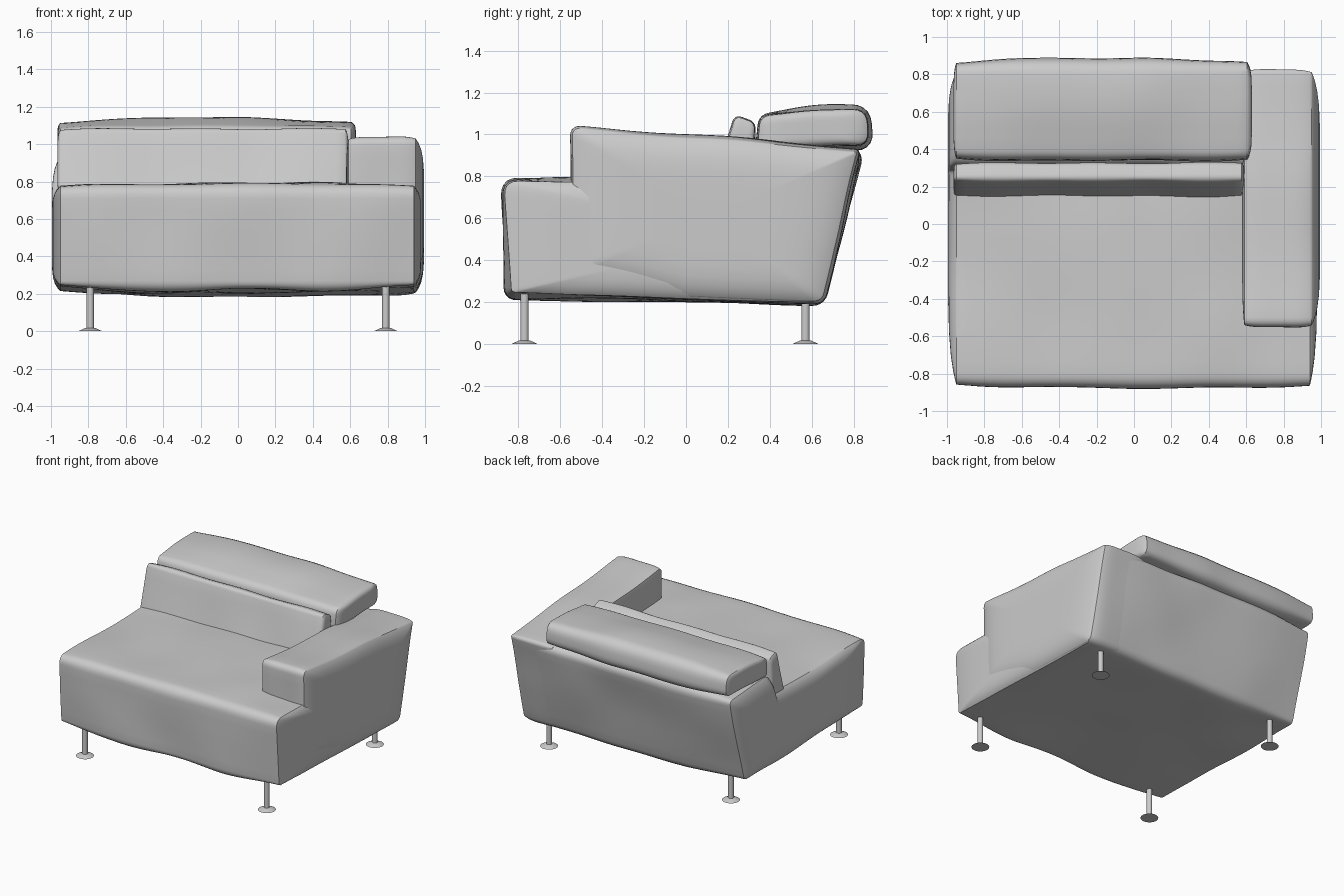
import bpy
import math
from mathutils import Vector, noise

cube = bpy.data.objects.get("Cube")
if cube:
    bpy.data.objects.remove(cube)


def material(name, value):
    mat = bpy.data.materials.new(name)
    mat.use_nodes = True
    colour = (value, value, value, 1)
    mat.diffuse_color = colour
    mat.node_tree.nodes["Principled BSDF"].inputs["Base Color"].default_value = colour
    return mat


GREY = material("light grey", 0.6)


def finish(obj, angle=35):
    obj.data.materials.append(GREY)
    bpy.ops.object.select_all(action="DESELECT")
    obj.select_set(True)
    bpy.context.view_layer.objects.active = obj
    bpy.ops.object.shade_smooth_by_angle(angle=math.radians(angle))


def rounded(corners, step=0.06):
    """Closed outline with rounded corners; corners are (y, z, radius)."""
    arcs = []
    for i, (y, z, r) in enumerate(corners):
        p = Vector((y, z))
        a = Vector(corners[i - 1][:2]) - p
        b = Vector(corners[(i + 1) % len(corners)][:2]) - p
        start, end = p + a.normalized() * r, p + b.normalized() * r
        arcs.append([start * (1 - t) ** 2 + p * 2 * t * (1 - t) + end * t * t
                     for t in (k / 5 for k in range(6))])
    points = []
    for arc, following in zip(arcs, arcs[1:] + arcs[:1]):
        points += arc
        gap = following[0] - arc[-1]
        n = max(1, int(gap.length / step))
        points += [arc[-1] + gap * k / n for k in range(1, n)]
    return points


def upholstered(name, corners, centre, x0, x1, dome0, dome1, crown, ripple=0.016):
    """Soft block: a clockwise outline stretched along x with domed end panels."""
    outline = rounded(corners)
    count = len(outline)
    centre = Vector(centre)
    normals = []
    for i in range(count):
        d = outline[(i + 1) % count] - outline[i - 1]
        normals.append(Vector((-d.y, d.x)).normalized())
    spans = 32
    verts, faces = [], []

    def ring(x, scale):
        u = (2 * x - x0 - x1) / (x1 - x0)
        swell = crown * max(0, 1 - u ** 4)
        for p, n in zip(outline, normals):
            wave = noise.noise(Vector((x * 2.3, p.x * 2, p.y * 2))) * ripple
            q = centre + (p + n * (swell + wave) - centre) * scale
            verts.append((x, q.x, q.y))

    def cap(x, dome):
        for s in (0.99, 0.97, 0.93, 0.86, 0.75, 0.6, 0.4, 0.2):
            first = len(verts)
            ring(x, s)
            for k in range(first, len(verts)):
                verts[k] = (x + dome * (1 - s ** 7), verts[k][1], verts[k][2])

    # left panel rings, body rings, right panel rings
    cap(x0, -dome0)
    per = [verts[i:i + count] for i in range(0, len(verts), count)]
    verts = [v for r in reversed(per) for v in r]
    for k in range(spans + 1):
        ring(x0 + (x1 - x0) * k / spans, 1)
    cap(x1, dome1)
    rings = len(verts) // count
    for r in range(rings - 1):
        for i in range(count):
            j = (i + 1) % count
            a, b = r * count, (r + 1) * count
            faces.append((a + i, a + j, b + j, b + i))
    # close both panels at their middles
    for base, x, flip in ((0, x0 - dome0, True), ((rings - 1) * count, x1 + dome1, False)):
        hub = len(verts)
        verts.append((x, centre.x, centre.y))
        for i in range(count):
            tri = (base + i, base + (i + 1) % count, hub)
            faces.append(tri[::-1] if flip else tri)
    mesh = bpy.data.meshes.new(name)
    mesh.from_pydata(verts, [], faces)
    obj = bpy.data.objects.new(name, mesh)
    bpy.context.collection.objects.link(obj)
    # make every face point outwards
    bpy.context.view_layer.objects.active = obj
    bpy.ops.object.select_all(action="DESELECT")
    obj.select_set(True)
    bpy.ops.object.mode_set(mode="EDIT")
    bpy.ops.mesh.select_all(action="SELECT")
    bpy.ops.mesh.normals_make_consistent(inside=False)
    bpy.ops.object.mode_set(mode="OBJECT")
    finish(obj)
    return obj


# seat and sloping back in one body
upholstered("seat_and_back",
            [(-0.84, 0.24, 0.03), (-0.86, 0.77, 0.06), (0.29, 0.77, 0.03), (0.34, 0.93, 0.06),
             (0.82, 0.91, 0.05), (0.64, 0.21, 0.04)],
            (0.25, 0.5), -0.95, 0.94, 0.045, 0.04, 0.02)

# armrest
upholstered("armrest",
            [(-0.53, 0.35, 0.03), (-0.54, 1.03, 0.04), (0.82, 0.92, 0.02),
             (0.64, 0.215, 0.03), (0, 0.235, 0.03)],
            (0.1, 0.6), 0.59, 0.95, 0.012, 0.045, 0.015)

# leaning back pillow
upholstered("back_pillow",
            [(0.14, 0.72, 0.02), (0.24, 1.08, 0.025), (0.32, 1.05, 0.025), (0.30, 0.72, 0.02)],
            (0.25, 0.9), -0.95, 0.575, 0.015, 0.015, 0.012)

# bolster lying on top of the back
upholstered("top_bolster",
            [(0.35, 0.94, 0.03), (0.36, 1.08, 0.04), (0.62, 1.12, 0.1), (0.86, 1.12, 0.07),
             (0.87, 0.95, 0.06)],
            (0.6, 1.03), -0.95, 0.605, 0.015, 0.025, 0.018)


# legs with flared round feet
def cone(name, x, y, z0, z1, r0, r1):
    bpy.ops.mesh.primitive_cone_add(vertices=24, radius1=r0, radius2=r1, depth=z1 - z0,
                                    location=(x, y, (z0 + z1) / 2))
    obj = bpy.context.object
    obj.name = name
    finish(obj)


for side, x in (("right", -0.79), ("left", 0.79)):
    for end, y in (("front", -0.77), ("back", 0.57)):
        cone(f"{end}_{side}_leg", x, y, 0.01, 0.28, 0.02, 0.02)
        cone(f"{end}_{side}_foot", x, y, 0, 0.018, 0.064, 0.025)
